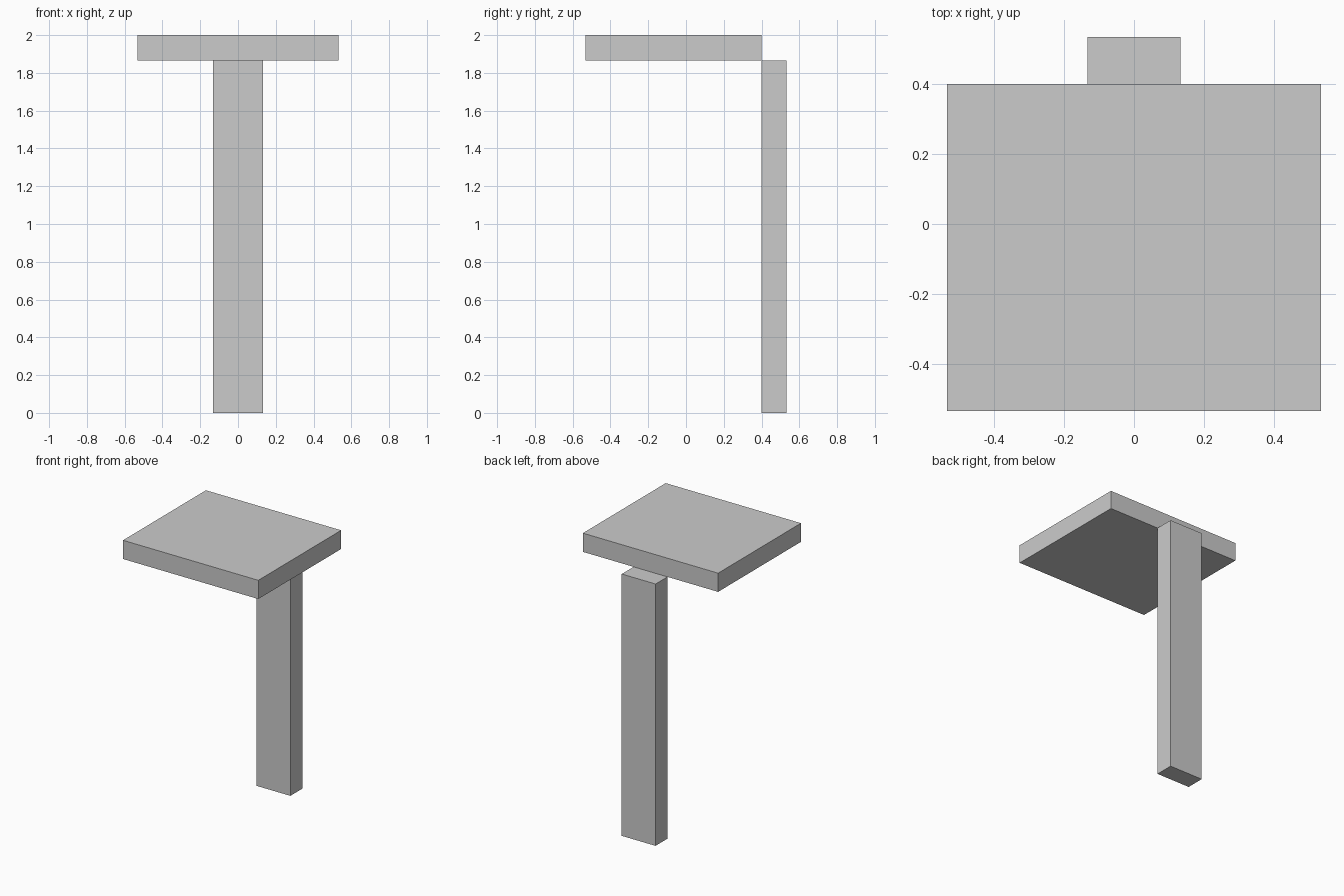
import bpy

if "Cube" in bpy.data.objects:
    bpy.data.objects.remove(bpy.data.objects["Cube"])

U = 2 / 15  # the model follows a grid of 15 units in height


def box(name, lo, hi):
    """Box between two corners given in grid units."""
    size = [(b - a) * U for a, b in zip(lo, hi)]
    centre = [(a + b) / 2 * U for a, b in zip(lo, hi)]
    bpy.ops.mesh.primitive_cube_add(size=1, location=centre)
    obj = bpy.context.object
    obj.name = name
    obj.scale = size
    bpy.ops.object.transform_apply(location=False, rotation=False, scale=True)
    return obj


# Upright post at the back
box("post", (-1, 3, 0), (1, 4, 14))

# Flat slab on top, meeting the post along its back edge
box("top_slab", (-4, -4, 14), (4, 3, 15))
